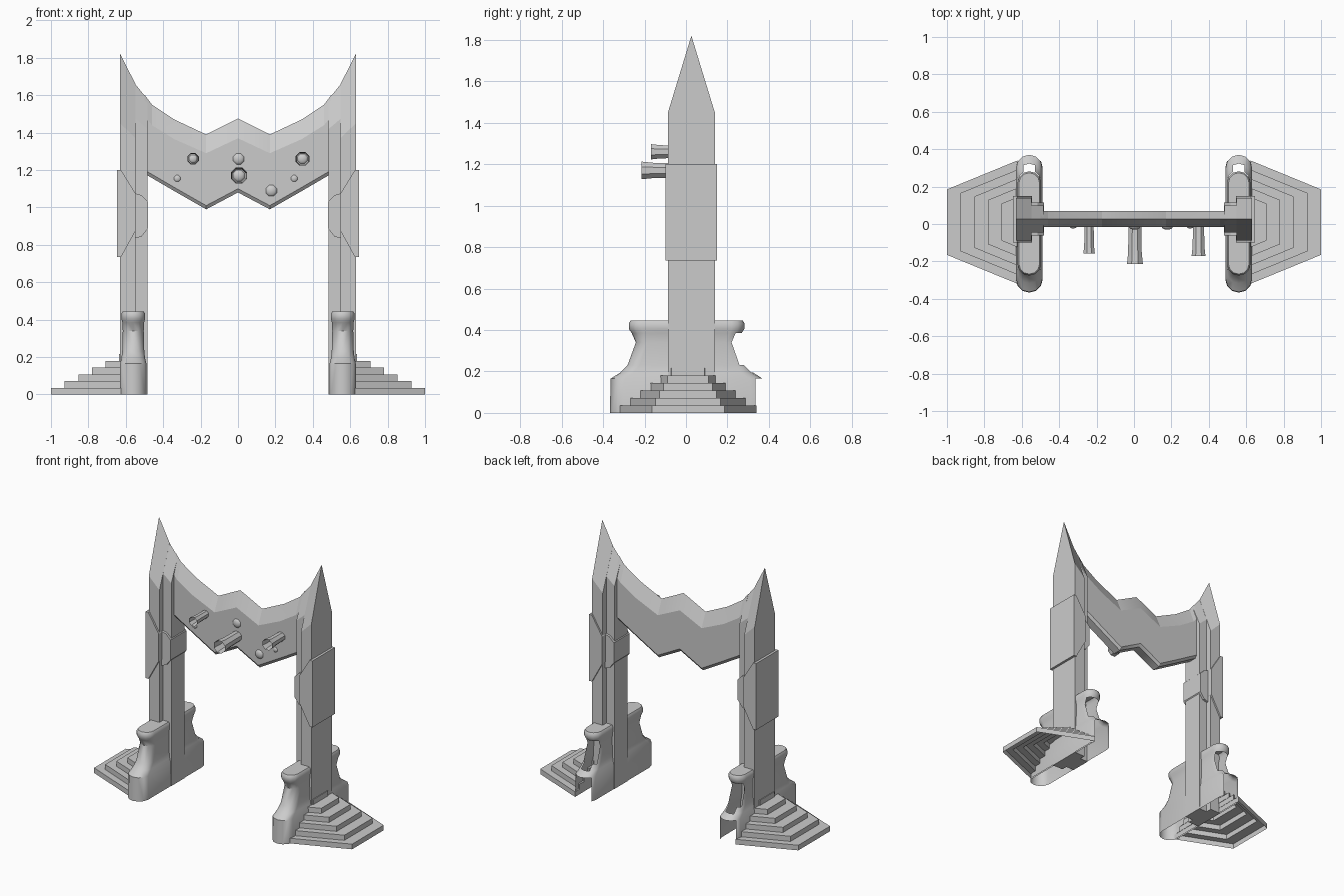
import bpy, bmesh, math

if "Cube" in bpy.data.objects:
    bpy.data.objects.remove(bpy.data.objects["Cube"])

stone = bpy.data.materials.new("pale_grey_stone")
stone.diffuse_color = (0.6, 0.6, 0.6, 1)
stone.use_nodes = True
stone.node_tree.nodes["Principled BSDF"].inputs["Base Color"].default_value = stone.diffuse_color


def finish(name, bm, mirror=True, smooth=30):
    """Turn a bmesh into a named object, optionally mirrored across x."""
    me = bpy.data.meshes.new(name)
    bm.to_mesh(me)
    bm.free()
    ob = bpy.data.objects.new(name, me)
    bpy.context.collection.objects.link(ob)
    me.materials.append(stone)
    if mirror:
        m = ob.modifiers.new("mirror", 'MIRROR')
        m.use_axis[0] = True
        m.merge_threshold = 0.0005
    bpy.ops.object.select_all(action='DESELECT')
    ob.select_set(True)
    bpy.context.view_layer.objects.active = ob
    bpy.ops.object.shade_smooth_by_angle(angle=math.radians(smooth))
    return ob


def loft(rings, cap_start=True, cap_end=True):
    """Skin equal-length closed rings of points."""
    bm = bmesh.new()
    loops = [[bm.verts.new(p) for p in ring] for ring in rings]
    n = len(loops[0])
    for a, b in zip(loops, loops[1:]):
        for i in range(n):
            j = (i + 1) % n
            bm.faces.new((a[i], a[j], b[j], b[i]))
    if cap_start:
        bm.faces.new(loops[0][::-1])
    if cap_end:
        bm.faces.new(loops[-1])
    bmesh.ops.recalc_face_normals(bm, faces=bm.faces[:])
    return bm


YC = 0.026  # middle of the gate in depth


def gable(x, half, bottom, shoulder, ridge, chamfer=0.0):
    """Cross-section with upright sides and a pointed top."""
    pts = [(-half + chamfer, bottom)]
    if chamfer:
        pts.append((-half, bottom + 0.02))
    pts += [(-half, shoulder), (0, ridge), (half, shoulder)]
    if chamfer:
        pts.append((half, bottom + 0.02))
    pts.append((half - chamfer, bottom))
    return [(x, YC + y, z) for y, z in pts]


# Pillars: wide outer column and narrower inner column, both with sloped tops
finish("outer_column", loft([gable(0.548, 0.113, 0, 1.37, 1.66),
                             gable(0.63, 0.113, 0, 1.45, 1.82)]), smooth=20)
finish("inner_column", loft([gable(0.485, 0.072, 0, 1.42, 1.58),
                             gable(0.55, 0.072, 0, 1.475, 1.66)]), smooth=20)

# Zigzag lintel with ridged top and chamfered underside
lintel = [(0, 1.08, 1.37, 1.475), (0.17, 0.99, 1.29, 1.39),
          (0.34, 1.087, 1.365, 1.47), (0.46, 1.157, 1.44, 1.55),
          (0.5, 1.18, 1.49, 1.603)]
finish("lintel", loft([gable(x, 0.043, b, s, r, 0.014) for x, b, s, r in lintel],
                      cap_start=False), smooth=5)


def prism(name, outline, y0, y1):
    finish(name, loft([[(x, y, z) for x, z in outline] for y in (y0, y1)]), smooth=20)


# Clasps wrapped round the pillars
prism("outer_clasp", [(0.647, 1.2), (0.625, 1.2), (0.545, 1.07), (0.545, 0.88),
                      (0.625, 0.735), (0.647, 0.735)], -0.1, 0.15)
prism("inner_clasp", [(0.55, 1.075), (0.515, 1.065), (0.48, 1.03), (0.48, 0.89),
                      (0.515, 0.845), (0.55, 0.835)], -0.062, 0.114)


# Plinths: rounded long footprint with a waist, hollow and open below and behind
def stadium(z, hx, hy, n=6):
    ring = []
    for side in (1, -1):
        for i in range(n + 1):
            a = math.pi * i / n
            ring.append((0.56 + side * hx * math.cos(a),
                         0.003 + side * (hy - hx + hx * math.sin(a)), z))
    return ring


profile = [(0, 0.072, 0.37), (0.165, 0.07, 0.367), (0.195, 0.063, 0.32),
           (0.23, 0.059, 0.285), (0.34, 0.056, 0.245), (0.385, 0.058, 0.265),
           (0.405, 0.063, 0.279), (0.432, 0.063, 0.279), (0.445, 0.055, 0.271)]
bm = loft([stadium(*p) for p in profile], cap_start=False)
bm.normal_update()
bmesh.ops.delete(bm, context='FACES', geom=[
    f for f in bm.faces if f.normal.y > 0.6 and f.calc_center_median().z < 0.39])
finish("plinth", bm, smooth=40)

# Tapering steps on the outer side of each plinth, hollow beneath
rings = []
for i in range(6):
    xo, xi = 1.0 - 0.073 * i, 0.622 - 0.002 * i
    ho, hi = 0.175 - 0.019 * i, 0.33 - 0.048 * i
    for z in (0.036 * i, 0.036 * (i + 1)):
        rings.append([(xi, 0.01 - hi, z), (xo, 0.01 - ho, z),
                      (xo, 0.01 + ho, z), (xi, 0.01 + hi, z)])
finish("steps", loft(rings, cap_start=False))

# Lamps on the lintel: domes, some inside open flared tubes
FRONT = YC - 0.043


def circle(x, z, r, y, n=8):
    return [(x + r * math.cos(math.tau * (i + 0.5) / n), y,
             z + r * math.sin(math.tau * (i + 0.5) / n)) for i in range(n)]


lamps = [(-0.24, 1.26, 0.033, 0.14), (0.345, 1.26, 0.04, 0.153),
         (0.005, 1.17, 0.046, 0.197), (0.003, 1.26, 0.033, 0),
         (0.178, 1.09, 0.033, 0), (-0.325, 1.155, 0.02, 0), (0.3, 1.155, 0.02, 0)]
for x, z, r, length in lamps:
    rd = r * 0.75 if length else r
    dome = [circle(x, z, rd * math.cos(a), FRONT + 0.003 - rd * 0.5 * math.sin(a))
            for a in (0, 0.45, 0.9, 1.35)]
    finish("lamp_dome", loft(dome), mirror=False, smooth=50)
    if length:
        tube = [circle(x, z, r * 0.8, FRONT + 0.005),
                circle(x, z, r * 0.86, FRONT - length * 0.7),
                circle(x, z, r, FRONT - length)]
        finish("lamp_tube", loft(tube, False, False), mirror=False)
